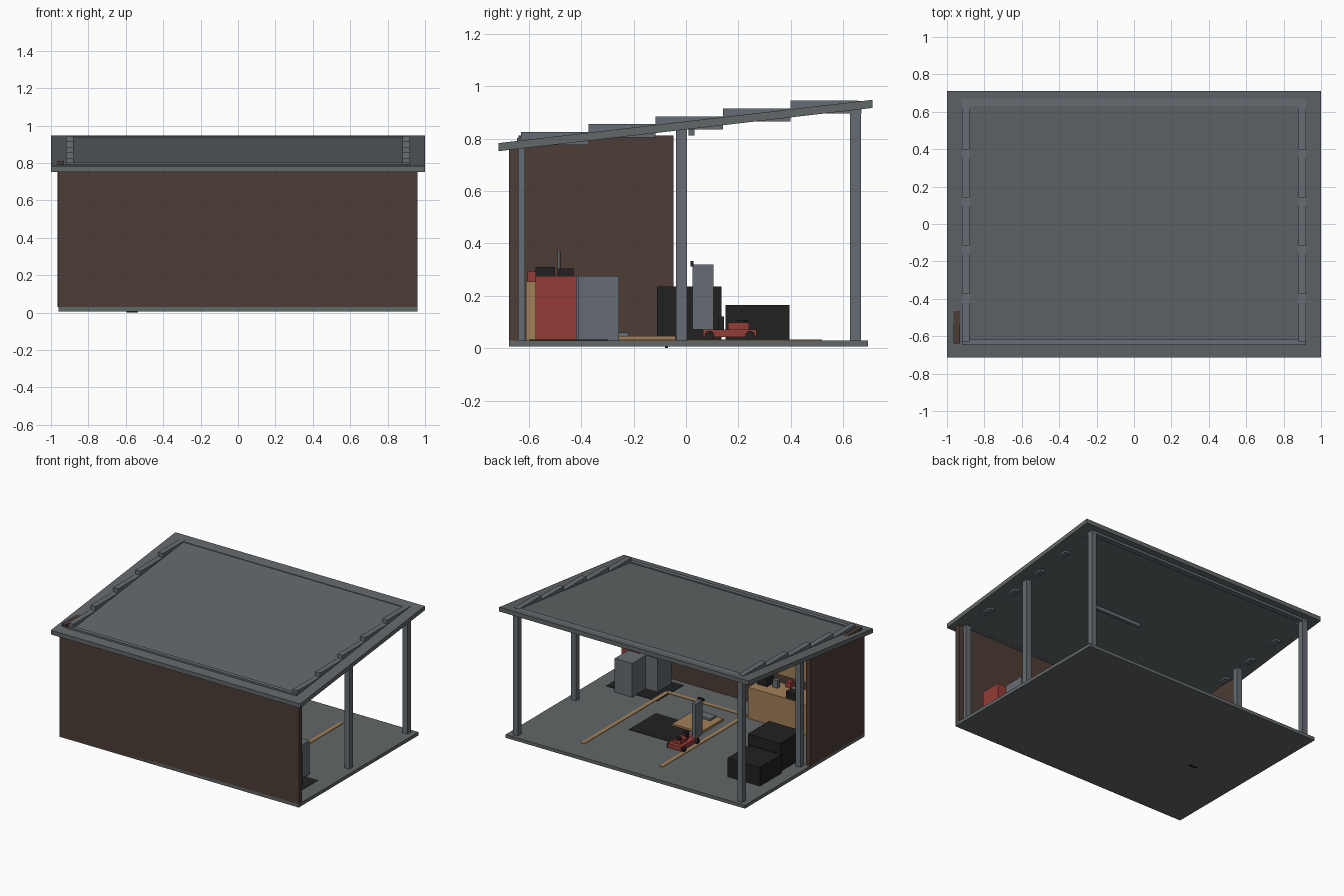
import bpy, bmesh, math
from mathutils import Matrix

cube = bpy.data.objects.get("Cube")
if cube:
    bpy.data.objects.remove(cube, do_unlink=True)


def material(name, rgb):
    m = bpy.data.materials.new(name)
    m.use_nodes = True
    m.diffuse_color = (*rgb, 1)
    m.node_tree.nodes["Principled BSDF"].inputs["Base Color"].default_value = (*rgb, 1)
    return m


steel = material("steel_grey", (0.13, 0.15, 0.17))
concrete = material("concrete_grey", (0.12, 0.135, 0.14))
brown = material("brown_cladding", (0.075, 0.046, 0.035))
wood = material("tan_wood", (0.36, 0.22, 0.10))
red = material("tool_red", (0.30, 0.045, 0.038))
black = material("black_rubber", (0.015, 0.015, 0.015))


def finish(name, bm, mat):
    bmesh.ops.recalc_face_normals(bm, faces=bm.faces)
    mesh = bpy.data.meshes.new(name)
    bm.to_mesh(mesh)
    bm.free()
    mesh.materials.append(mat)
    ob = bpy.data.objects.new(name, mesh)
    bpy.context.collection.objects.link(ob)
    return ob


def box(name, mat, x, y, z):
    """Box spanning the given (low, high) ranges."""
    bm = bmesh.new()
    bmesh.ops.create_cube(bm, size=1)
    for v in bm.verts:
        v.co = [r[0] + (c + 0.5) * (r[1] - r[0]) for c, r in zip(v.co, (x, y, z))]
    return finish(name, bm, mat)


def cylinder(name, mat, centre, radius, depth, along_x=False):
    bm = bmesh.new()
    turn = Matrix.Rotation(math.pi / 2, 4, 'Y') if along_x else Matrix()
    bmesh.ops.create_cone(bm, cap_ends=True, segments=16, radius1=radius, radius2=radius,
                          depth=depth, matrix=Matrix.Translation(centre) @ turn)
    return finish(name, bm, mat)


def around(c, half):
    return (c - half, c + half)


# Floor slab and the small drain under it
FLOOR = 0.03
box("floor_slab", concrete, (-0.96, 0.96), (-0.675, 0.695), (0.006, FLOOR))
box("floor_drain", black, (-0.595, -0.535), (-0.081, -0.069), (0, 0.008))

# Sloping roof sheet
roof = box("roof_sheet", concrete, (-1, 1), (-0.715, 0.711), (0.752, 0.783))
for v in roof.data.vertices:
    v.co.z += 0.165 * (v.co.y + 0.715) / 1.426

# Cladding walls
box("front_wall", brown, (-0.96, 0.96), (-0.675, -0.64), (0.012, 0.768))
box("side_wall", brown, (-0.965, -0.93), (-0.64, -0.048), (FLOOR, 0.812))

# Posts and stepped rafters on both sides
for side, s in (("left", 1), ("right", -1)):
    for name, y, top in (("front", -0.635, 0.785), ("middle", -0.018, 0.84), ("back", 0.648, 0.905)):
        box(f"{side}_{name}_post", steel, around(s * 0.9, 0.02), around(y, 0.021), (FLOOR, top))
    for i in range(5):
        y, z = -0.63 + 0.257 * i, 0.775 + 0.03 * i
        box(f"{side}_rafter_{i}", steel, around(s * 0.9, 0.02), (y, y + 0.257), (z, z + 0.05))

# Cross beams and hanging lamp
box("front_beam", steel, (-0.92, 0.92), (-0.645, -0.615), (0.755, 0.803))
box("back_beam", steel, (-0.92, 0.92), (0.63, 0.67), (0.895, 0.943))
box("ceiling_lamp", steel, (-0.03, 0.35), (0.01, 0.032), (0.812, 0.837))

# Floor markings and rubber mats
for name, x in (("left", 0.465), ("right", -0.163)):
    box(f"{name}_bay_line", wood, around(x, 0.014), (-0.45, 0.52), (FLOOR, 0.034))
box("bay_end_line", wood, (-0.163, 0.465), (-0.465, -0.437), (FLOOR, 0.034))
box("bay_mat", black, (0, 0.34), (-0.14, 0.17), (FLOOR, 0.033))
box("cabinet_mat", black, (0.44, 0.85), (-0.6, -0.3), (FLOOR, 0.033))

# Creeper board lying by the bay
box("creeper_board", wood, (-0.09, 0.14), (-0.3, -0.04), (FLOOR, 0.046))
box("creeper_headrest", steel, (-0.04, 0.06), (-0.29, -0.22), (0.046, 0.06))

# Tool cabinets
box("near_cabinet", steel, (0.61, 0.75), (-0.41, -0.255), (FLOOR, 0.275))
box("inner_cabinet", steel, (0.517, 0.66), (-0.57, -0.41), (FLOOR, 0.275))
box("red_cabinet", red, (0.66, 0.81), (-0.575, -0.418), (FLOOR, 0.275))

# Workbench, tool board and tools
box("workbench", wood, (-0.92, -0.2), (-0.61, -0.425), (FLOOR, 0.255))
box("tool_board", wood, (-0.92, -0.3), (-0.64, -0.622), (0.3, 0.6))
box("first_toolbox", black, (-0.3, -0.22), (-0.575, -0.5), (0.255, 0.31))
box("bench_vice", steel, (-0.37, -0.33), (-0.55, -0.52), (0.255, 0.31))
box("red_tin", red, (-0.44, -0.4), (-0.605, -0.57), (0.255, 0.295))
box("second_toolbox", black, (-0.58, -0.5), (-0.49, -0.43), (0.255, 0.305))
cylinder("bench_rod", steel, (-0.54, -0.485, 0.33), 0.005, 0.08)

# Stacked crates near the side opening
box("low_crate", black, (-0.87, -0.61), (0.15, 0.395), (FLOOR, 0.165))
box("tall_crate", black, (-0.85, -0.59), (-0.11, 0.135), (FLOOR, 0.235))

# Trolley jack
box("jack_body", red, (-0.15, -0.04), (0.065, 0.27), (0.042, 0.072))
box("jack_arm", red, (-0.125, -0.065), (0.16, 0.24), (0.072, 0.098))
cylinder("jack_saddle", black, (-0.095, 0.215, 0.103), 0.02, 0.01)
box("jack_lever", black, (-0.11, -0.08), (0.125, 0.145), (0.072, 0.12))
box("jack_upright", steel, (-0.15, -0.12), (0.025, 0.105), (0.072, 0.32))
box("jack_grip", black, (-0.16, -0.11), (0.018, 0.028), (0.312, 0.332))
for x in (-0.155, -0.035):
    for y in (0.09, 0.245):
        cylinder("jack_wheel", black, (x, y, 0.048), 0.018, 0.014, along_x=True)
